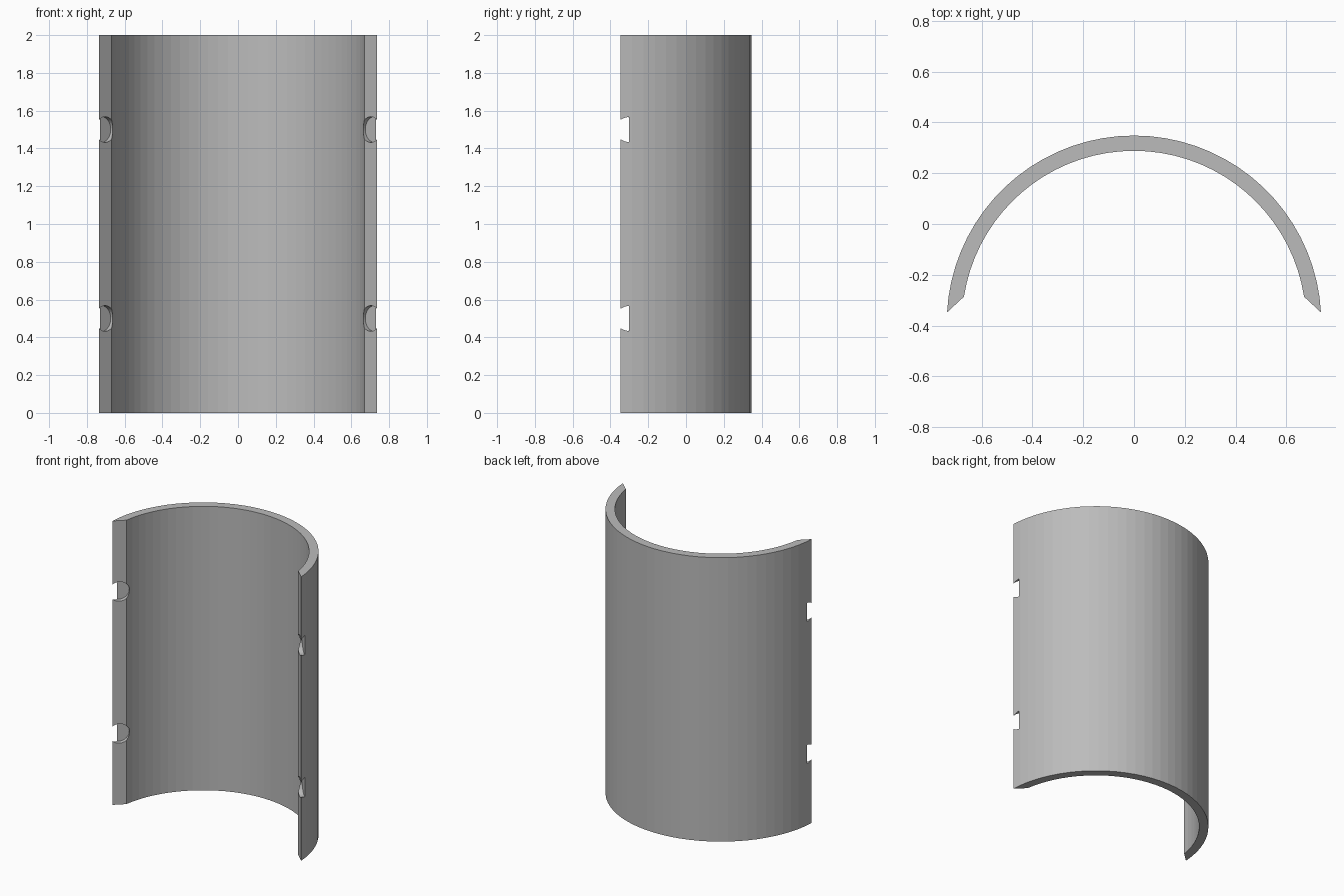
import bpy, bmesh
from math import radians, cos, sin
from mathutils import Vector, Matrix

if "Cube" in bpy.data.objects:
    bpy.data.objects.remove(bpy.data.objects["Cube"])

HEIGHT, CENTRE_Y, SEGMENTS = 2.0, -0.389, 36
OUTER, INNER = 0.737, 0.677

grey = bpy.data.materials.new("plain grey")
grey.use_nodes = True
grey.diffuse_color = (0.5, 0.5, 0.5, 1)
grey.node_tree.nodes["Principled BSDF"].inputs["Base Color"].default_value = (0.5, 0.5, 0.5, 1)


def make_object(name, bm):
    bmesh.ops.recalc_face_normals(bm, faces=bm.faces)
    mesh = bpy.data.meshes.new(name)
    bm.to_mesh(mesh)
    bm.free()
    mesh.materials.append(grey)
    obj = bpy.data.objects.new(name, mesh)
    bpy.context.collection.objects.link(obj)
    return obj


def arc(radius, start):
    """Points from the left end over the back to the right end."""
    step = (180 - 2 * start) / SEGMENTS
    angles = [radians(start + i * step) for i in range(SEGMENTS + 1)]
    return [Vector((radius * cos(a), CENTRE_Y + radius * sin(a), 0)) for a in angles]


# Half-pipe shell with slanted end faces
outer, inner = arc(OUTER, 3.19), arc(INNER, 8.75)
bm = bmesh.new()
profile = bm.faces.new([bm.verts.new(p) for p in outer + inner[::-1]])
extruded = bmesh.ops.extrude_face_region(bm, geom=[profile])["geom"]
bmesh.ops.translate(bm, vec=(0, 0, HEIGHT),
                    verts=[v for v in extruded if isinstance(v, bmesh.types.BMVert)])
shell = make_object("half_pipe_shell", bm)

# Round blind recesses, square to the middle of each end face
RADIUS, DEPTH = 0.068, 0.031
bm = bmesh.new()
for i in (0, -1):
    along = (outer[i] - inner[i]).normalized()
    inward = Vector((abs(along.y) * (1 if i == 0 else -1), abs(along.x), 0))
    turn = inward.to_track_quat('Z', 'Y').to_matrix().to_4x4()
    for z in (0.5, 1.5):
        spot = (outer[i] + inner[i]) / 2 + Vector((0, 0, z))
        bmesh.ops.create_cone(bm, cap_ends=True, segments=48, radius1=RADIUS,
                              radius2=RADIUS, depth=2 * DEPTH,
                              matrix=Matrix.Translation(spot) @ turn)
cutter = make_object("recess_cutter", bm)
cutter.hide_render = True

cut = shell.modifiers.new("recesses", 'BOOLEAN')
cut.operation = 'DIFFERENCE'
cut.solver = 'EXACT'
cut.object = cutter
bpy.context.view_layer.objects.active = shell
shell.select_set(True)
bpy.ops.object.modifier_apply(modifier=cut.name)
bpy.data.objects.remove(cutter)
